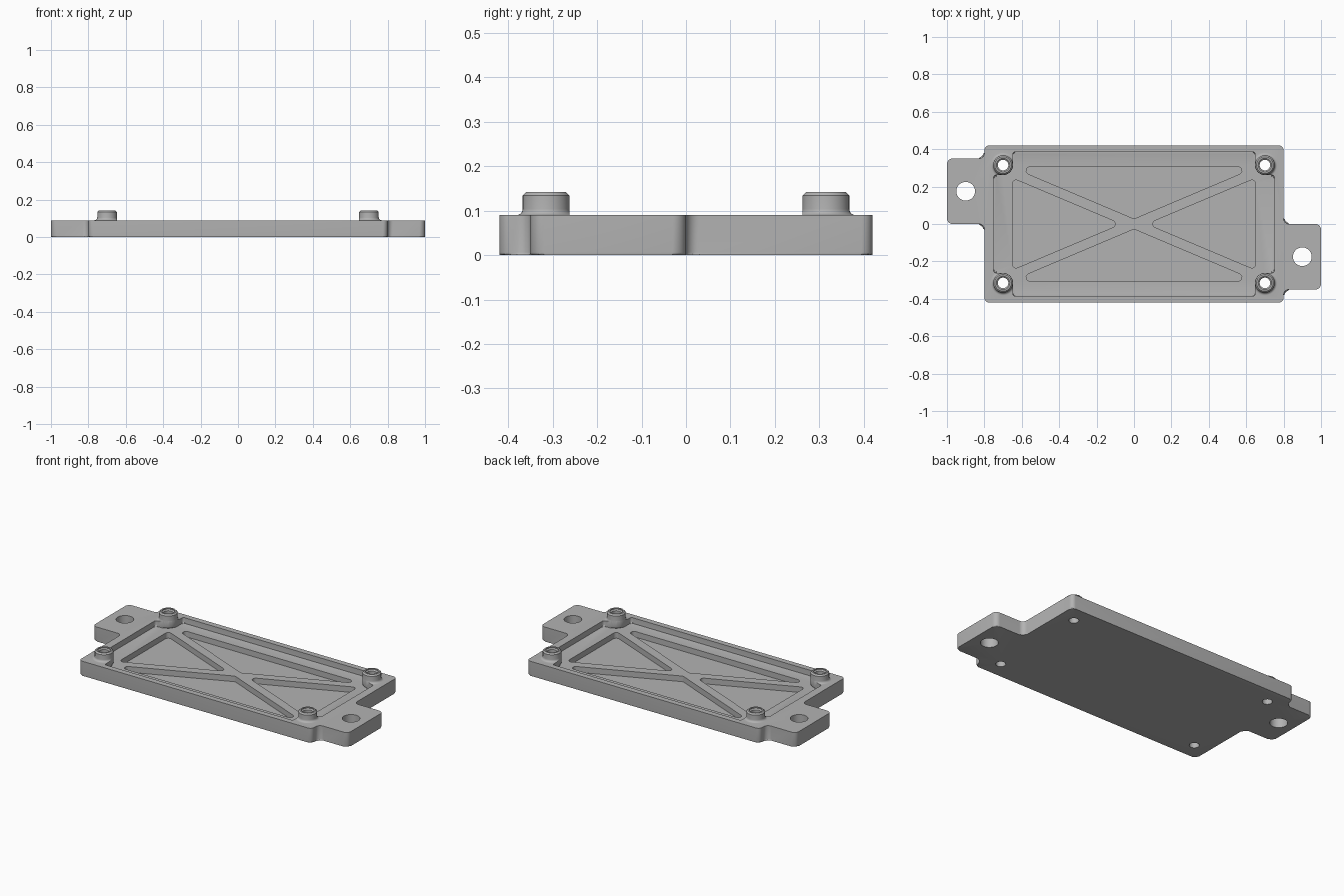
import bpy
import bmesh
import math
from mathutils import Vector

default = bpy.data.objects.get("Cube")
if default:
    bpy.data.objects.remove(default, do_unlink=True)

TOP, POCKET_Z, WEB_Z, BOSS_TOP = 0.09, 0.055, 0.02, 0.142
BOSS_X, BOSS_Y, BOSS_R = 0.70, 0.315, 0.0525

grey = bpy.data.materials.new("machined grey")
grey.use_nodes = True
colour = (0.45, 0.45, 0.45, 1)
grey.diffuse_color = colour
grey.node_tree.nodes["Principled BSDF"].inputs["Base Color"].default_value = colour


def rounded(corners, steps=8):
    """Outline with each (x, y, radius) corner turned into an arc."""
    pts = []
    for i, (x, y, r) in enumerate(corners):
        p = Vector((x, y))
        a = (Vector(corners[i - 1][:2]) - p).normalized()
        b = (Vector(corners[(i + 1) % len(corners)][:2]) - p).normalized()
        half = a.angle(b) / 2
        centre = p + (a + b).normalized() * r / math.sin(half)
        start = p + a * r / math.tan(half) - centre
        end = p + b * r / math.tan(half) - centre
        sweep = math.pi - 2 * half
        for k in range(steps + 1):
            t = k / steps
            arc = (start * math.sin((1 - t) * sweep) + end * math.sin(t * sweep)) / math.sin(sweep)
            pts.append(centre + arc)
    return pts


def finish(name, bm):
    bmesh.ops.recalc_face_normals(bm, faces=bm.faces[:])
    mesh = bpy.data.meshes.new(name)
    bm.to_mesh(mesh)
    bm.free()
    mesh.materials.append(grey)
    obj = bpy.data.objects.new(name, mesh)
    bpy.context.collection.objects.link(obj)
    return obj


def prism(name, outline, z0, z1, bevel=0, segments=3):
    """Extruded outline with an optional rounded lower rim."""
    bm = bmesh.new()
    low = [bm.verts.new((p.x, p.y, z0)) for p in outline]
    high = [bm.verts.new((p.x, p.y, z1)) for p in outline]
    bottom = bm.faces.new(low[::-1])
    bm.faces.new(high)
    for i in range(len(low)):
        bm.faces.new((low[i - 1], low[i], high[i], high[i - 1]))
    if bevel:
        bmesh.ops.bevel(bm, geom=bottom.edges[:], offset=bevel, segments=segments,
                        profile=0.5, affect='EDGES')
    return finish(name, bm)


def lathe(name, profile, x, y, sides=40):
    """Closed solid of revolution from (radius, z) points, bottom to top."""
    bm = bmesh.new()
    rings = []
    for r, z in profile:
        rings.append([bm.verts.new((x + r * math.cos(math.tau * k / sides),
                                    y + r * math.sin(math.tau * k / sides), z))
                      for k in range(sides)])
    for a, b in zip(rings, rings[1:]):
        for k in range(sides):
            bm.faces.new((a[k - 1], a[k], b[k], b[k - 1]))
    bm.faces.new(rings[0])
    bm.faces.new(rings[-1])
    return finish(name, bm)


def boolean(target, tool, operation):
    tool.hide_render = True
    mod = target.modifiers.new(operation.lower(), 'BOOLEAN')
    mod.operation, mod.solver, mod.object = operation, 'EXACT', tool
    bpy.context.view_layer.objects.active = target
    bpy.ops.object.modifier_apply(modifier=mod.name)
    bpy.data.objects.remove(tool, do_unlink=True)


# Plate outline: one half, turned half a revolution for the other
half = [(-0.8, -0.42, 0.025), (0.8, -0.42, 0.025), (0.8, -0.35, 0.03),
        (1, -0.35, 0.03), (1, 0, 0.03), (0.8, 0, 0.03)]
half = half[1:] + [(0.8, 0.42, 0.025)]
outline = half + [(-x, -y, r) for x, y, r in half]
# The end corners appear once in each half
plate = prism("mounting_plate", rounded(outline), 0, TOP, 0.006)

# Corner bosses with a flared foot and chamfered rim
corners = [(sx * BOSS_X, sy * BOSS_Y) for sx in (-1, 1) for sy in (-1, 1)]
flare = 0.014
foot = [(BOSS_R + flare * (1 - math.sin(a)), TOP + flare * (1 - math.cos(a)))
        for a in (math.radians(d) for d in range(0, 91, 15))]
boss = [(BOSS_R + flare, TOP - 0.03)] + foot + [(BOSS_R, BOSS_TOP - 0.008),
                                                (BOSS_R - 0.008, BOSS_TOP)]
for x, y in corners:
    boolean(plate, lathe("corner_boss", boss, x, y), 'UNION')

# Shallow pocket, stepped round the bosses
nx, ny = BOSS_X - BOSS_R - 0.0005, BOSS_Y - BOSS_R - 0.0005
quarter = [(0.75, ny, 0.015), (nx, ny, BOSS_R), (nx, 0.385, 0.012)]
pocket = []
for sx, sy in ((1, 1), (-1, 1), (-1, -1), (1, -1)):
    part = [(sx * x, sy * y, r) for x, y, r in quarter]
    pocket += part if sx * sy > 0 else part[::-1]
boolean(plate, prism("pocket_cutter", rounded(pocket), POCKET_Z, 0.3, 0.01), 'DIFFERENCE')

# Four triangular recesses that leave a diagonal cross
for s in (1, -1):
    long_side = [(0, s * 0.028, 0.02), (s * 0.655, s * 0.305, 0.02),
                 (-s * 0.655, s * 0.305, 0.02)]
    short_side = [(s * 0.07, 0, 0.02), (s * 0.65, -s * 0.245, 0.02),
                  (s * 0.65, s * 0.245, 0.02)]
    for tri in (long_side, short_side):
        boolean(plate, prism("recess_cutter", rounded(tri), WEB_Z, 0.3), 'DIFFERENCE')

# Through holes: countersunk in the bosses, plain in the end tabs
bore = [(0.028, -0.1), (0.028, BOSS_TOP - 0.012), (0.036, BOSS_TOP - 0.006), (0.036, 0.3)]
for x, y in corners:
    boolean(plate, lathe("bore_cutter", bore, x, y), 'DIFFERENCE')
for s in (1, -1):
    boolean(plate, lathe("tab_hole_cutter", [(0.05, -0.1), (0.05, 0.3)],
                         s * 0.9, -s * 0.175), 'DIFFERENCE')

# Smooth curves, crisp edges
bpy.ops.object.select_all(action='DESELECT')
plate.select_set(True)
bpy.context.view_layer.objects.active = plate
bpy.ops.object.shade_smooth_by_angle(angle=math.radians(30))
